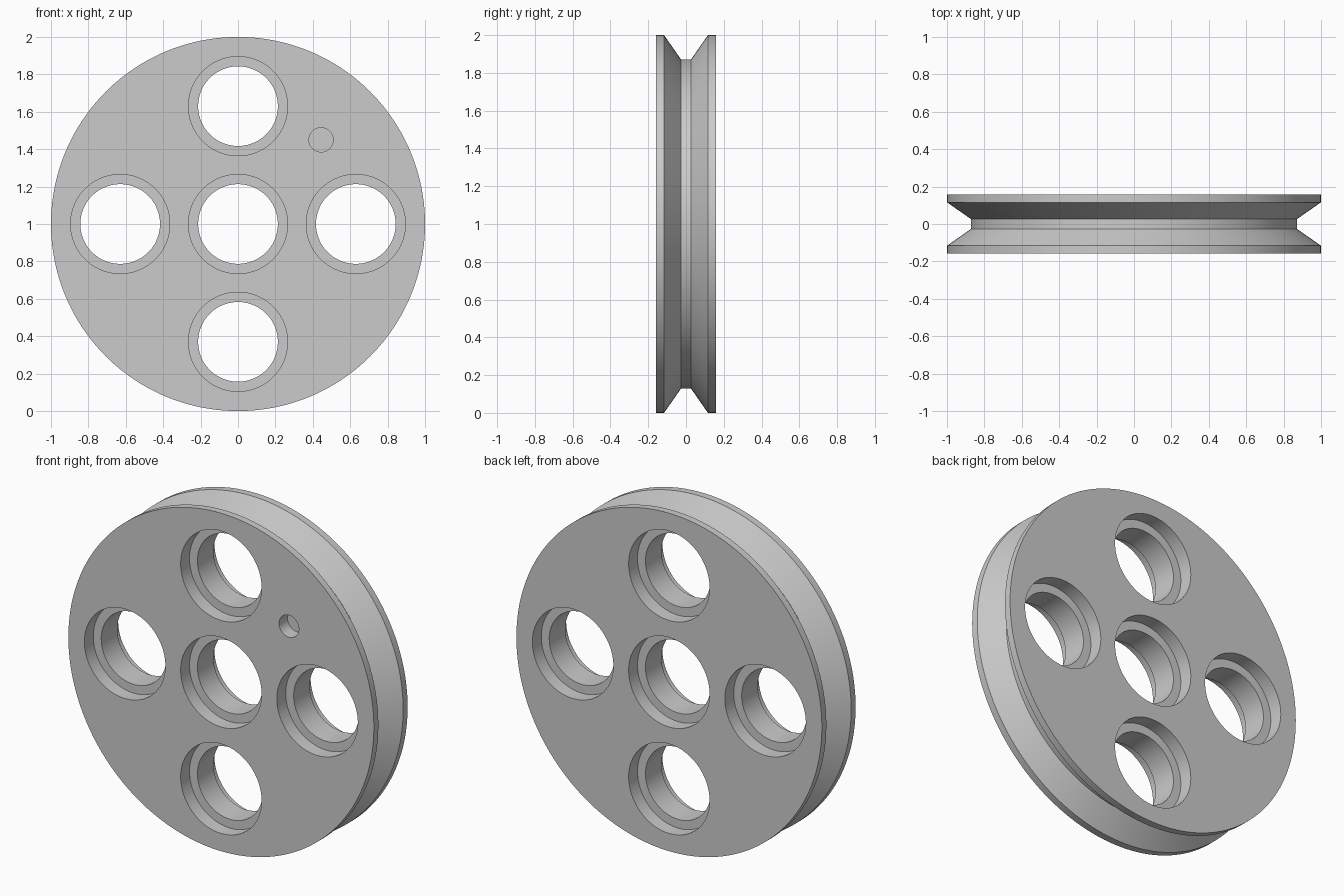
import bpy, bmesh
from math import cos, sin, pi, radians

if "Cube" in bpy.data.objects:
    bpy.data.objects.remove(bpy.data.objects["Cube"])

HALF = 0.158      # half width of the wheel
SEAT = 0.083      # depth of each bearing seat


def lathe(name, profile, x=0.0, z=1.0, segs=96):
    """Solid of revolution about the y direction; profile is (radius, y) pairs."""
    bm = bmesh.new()
    rings = []
    for r, y in profile:
        rings.append([bm.verts.new((x + r * cos(2 * pi * i / segs), y,
                                    z + r * sin(2 * pi * i / segs)))
                      for i in range(segs)])
    for a, b in zip(rings, rings[1:]):
        for i in range(segs):
            j = (i + 1) % segs
            bm.faces.new((a[i], a[j], b[j], b[i]))
    bm.faces.new(rings[0])
    bm.faces.new(rings[-1])
    bmesh.ops.recalc_face_normals(bm, faces=bm.faces)
    mesh = bpy.data.meshes.new(name)
    bm.to_mesh(mesh)
    bm.free()
    obj = bpy.data.objects.new(name, mesh)
    bpy.context.collection.objects.link(obj)
    return obj


def mirrored(half):
    """Complete a profile given for the front half (y < 0)."""
    return half + [(r, -y) for r, y in reversed(half)]


def cut(target, cutter):
    cutter.hide_render = True
    mod = target.modifiers.new(cutter.name, 'BOOLEAN')
    mod.operation = 'DIFFERENCE'
    mod.solver = 'EXACT'
    mod.object = cutter
    bpy.context.view_layer.objects.active = target
    bpy.ops.object.modifier_apply(modifier=mod.name)
    bpy.data.objects.remove(cutter, do_unlink=True)


# Wheel body with a trapezoid groove around the rim
wheel = lathe("grooved_wheel", mirrored([(1.0, -HALF), (1.0, -0.116), (0.872, -0.027)]), segs=160)

# Five through holes with a stepped bearing seat on both faces
seat_y = HALF - SEAT
hole_profile = mirrored([(0.265, -0.25), (0.265, -seat_y), (0.213, -seat_y)])
for x, z in [(0, 1), (0.63, 1), (-0.63, 1), (0, 1.63), (0, 0.37)]:
    cut(wheel, lathe("bearing_hole_cutter", hole_profile, x, z))

# Small blind finger hole on the front
cut(wheel, lathe("finger_hole_cutter", [(0.065, -0.25), (0.065, -HALF + 0.08)], 0.444, 1.45, 48))

# Smooth curved walls, sharp edges kept
bpy.ops.object.select_all(action='DESELECT')
wheel.select_set(True)
bpy.context.view_layer.objects.active = wheel
bpy.ops.object.shade_smooth_by_angle(angle=radians(25))
